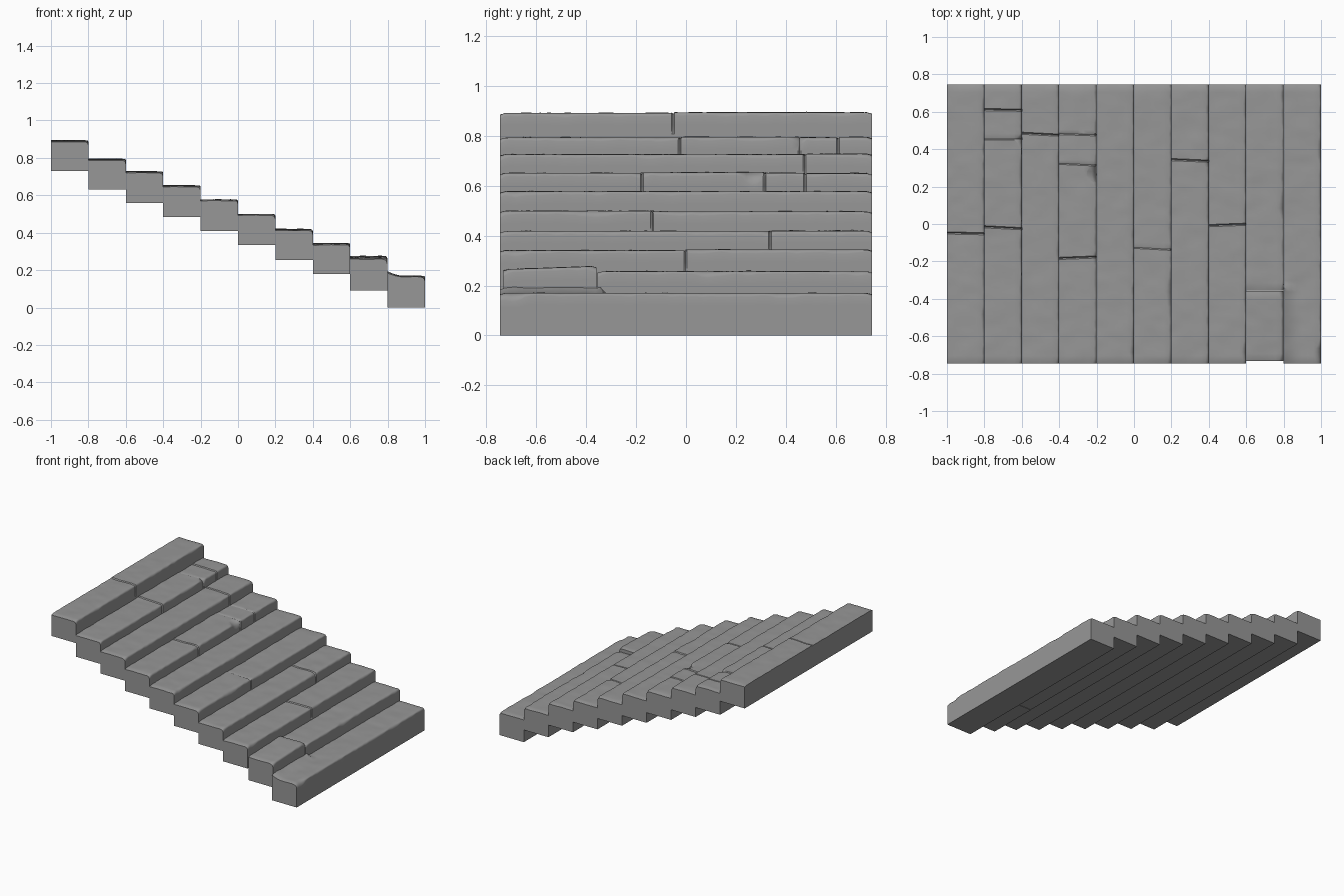
import bpy, bmesh, math, random
from mathutils import Vector, noise

if "Cube" in bpy.data.objects:
    bpy.data.objects.remove(bpy.data.objects["Cube"])

random.seed(7)
HALF = 0.745
stone = bpy.data.materials.new("dark_stone")
stone.diffuse_color = (0.31, 0.31, 0.31, 1)
stone.use_nodes = True
stone.node_tree.nodes["Principled BSDF"].inputs["Base Color"].default_value = stone.diffuse_color

# top z, bottom z, y positions of the stone joints, worn chips (y, half length, depth)
STEPS = [
    (0.893, 0.73, [-0.05], []),
    (0.795, 0.63, [-0.02, 0.455, 0.61], [(0.45, 0.03, 0.02)]),
    (0.728, 0.56, [0.48], []),
    (0.650, 0.485, [-0.18, 0.32, 0.48], [(0.27, 0.05, 0.035), (-0.18, 0.03, 0.012)]),
    (0.574, 0.41, [], [(-0.69, 0.05, 0.012)]),
    (0.497, 0.335, [-0.13], [(-0.37, 0.08, 0.012)]),
    (0.420, 0.255, [0.34], [(0.33, 0.03, 0.012)]),
    (0.343, 0.18, [-0.005], [(-0.68, 0.05, 0.014)]),
    (0.256, 0.09, [], [(0.1, 0.08, 0.01)]),
    (0.170, 0.0, [], [(-0.70, 0.06, 0.02), (0.4, 0.06, 0.01)]),
]


def n(x, y, z, scale):
    return noise.noise(Vector((x, y, z)) * scale)


def stone_row(name, x0, zt, zb, y0, y1, joints, chips, seed, mound=0.0, tilt=0.0):
    """Sweep a worn step profile along y, grooved at each joint."""
    count = max(8, round((y1 - y0) / 0.02))
    rows = [(y0 + (y1 - y0) * i / count, 0.0) for i in range(count + 1)]
    rows = [r for r in rows if all(abs(r[0] - j) > 0.014 for j in joints)]
    for j in joints:
        rows += [(j - 0.006, 0), (j, 1), (j + 0.006, 0)]
    rows.sort()
    slants = [random.uniform(-0.06, 0.06) for _ in joints]
    lifts = [random.uniform(-0.003, 0.003) for _ in range(len(joints) + 1)]
    x1 = x0 + 0.2
    bm = bmesh.new()
    rings = []
    for y, groove in rows:
        lift = lifts[sum(y > j for j in joints)]
        end = math.exp(-min(y - y0, y1 - y) / 0.008)
        r = 0.013 + 0.008 * n(seed, y, 0, 9) + 0.006 * n(seed, y, 3, 24) + 0.007 * end
        for cy, half, depth in chips:
            r += depth * max(0, 1 - ((y - cy) / half) ** 2)
        r = max(r, 0.005)
        top = zt + lift + tilt * (y - y0) - 0.006 * end - 0.005 * groove
        face = x1 - 0.005 * groove
        low = max(zb + 0.03, zt - 0.085)
        pts = [(x0, zb), (x1, zb), (x1, low), (face, low + 0.004),
               (face, (low + top - r) / 2), (face, top - r)]
        pts += [(face - r * (1 - math.cos(a)), top - r * (1 - math.sin(a)))
                for a in (math.pi / 6, math.pi / 3, math.pi / 2)]
        for f in (0.8, 0.65, 0.5, 0.35, 0.2, 0.08, 0.0):
            z = top + 0.003 * n(x0 + f * 0.2, y, seed, 11) + 0.002 * n(x0 + f * 0.2, y, seed, 23)
            # debris heaped against the riser below the loose stone
            if y < -0.33:
                z += mound * max(0, 1 - f / 0.35) ** 1.5
            pts.append((x0 + min(f * 0.2, 0.2 - r - 0.004), z))
        near = [s for j, s in zip(joints, slants) if abs(y - j) < 0.008]
        slant = near[0] if near else 0
        rings.append([bm.verts.new((x, y + slant * (x - x0 - 0.1), z)) for x, z in pts])
    for a, b in zip(rings, rings[1:]):
        for k in range(len(a)):
            m = (k + 1) % len(a)
            bm.faces.new((a[k], a[m], b[m], b[k]))
    bm.faces.new(rings[0])
    bm.faces.new(rings[-1])
    bmesh.ops.recalc_face_normals(bm, faces=bm.faces)
    mesh = bpy.data.meshes.new(name)
    bm.to_mesh(mesh)
    bm.free()
    mesh.materials.append(stone)
    obj = bpy.data.objects.new(name, mesh)
    bpy.context.collection.objects.link(obj)
    bpy.ops.object.select_all(action='DESELECT')
    obj.select_set(True)
    bpy.context.view_layer.objects.active = obj
    bpy.ops.object.shade_smooth_by_angle(angle=math.radians(35))
    return obj


# Ten stepped stone treads, highest at the left
for i, (zt, zb, joints, chips) in enumerate(STEPS):
    start = -0.355 if i == 8 else -HALF
    stone_row(f"step_{i + 1}", -1 + 0.2 * i, zt, zb, start, HALF, joints, chips,
              i * 3.7, mound=0.022 if i == 9 else 0)

# Loose block at the front of the ninth step, sloping up to its inner end
stone_row("loose_block", 0.598, 0.264, 0.09, -0.733, -0.358, [],
          [(-0.37, 0.03, 0.008)], 50.0, tilt=0.035)
